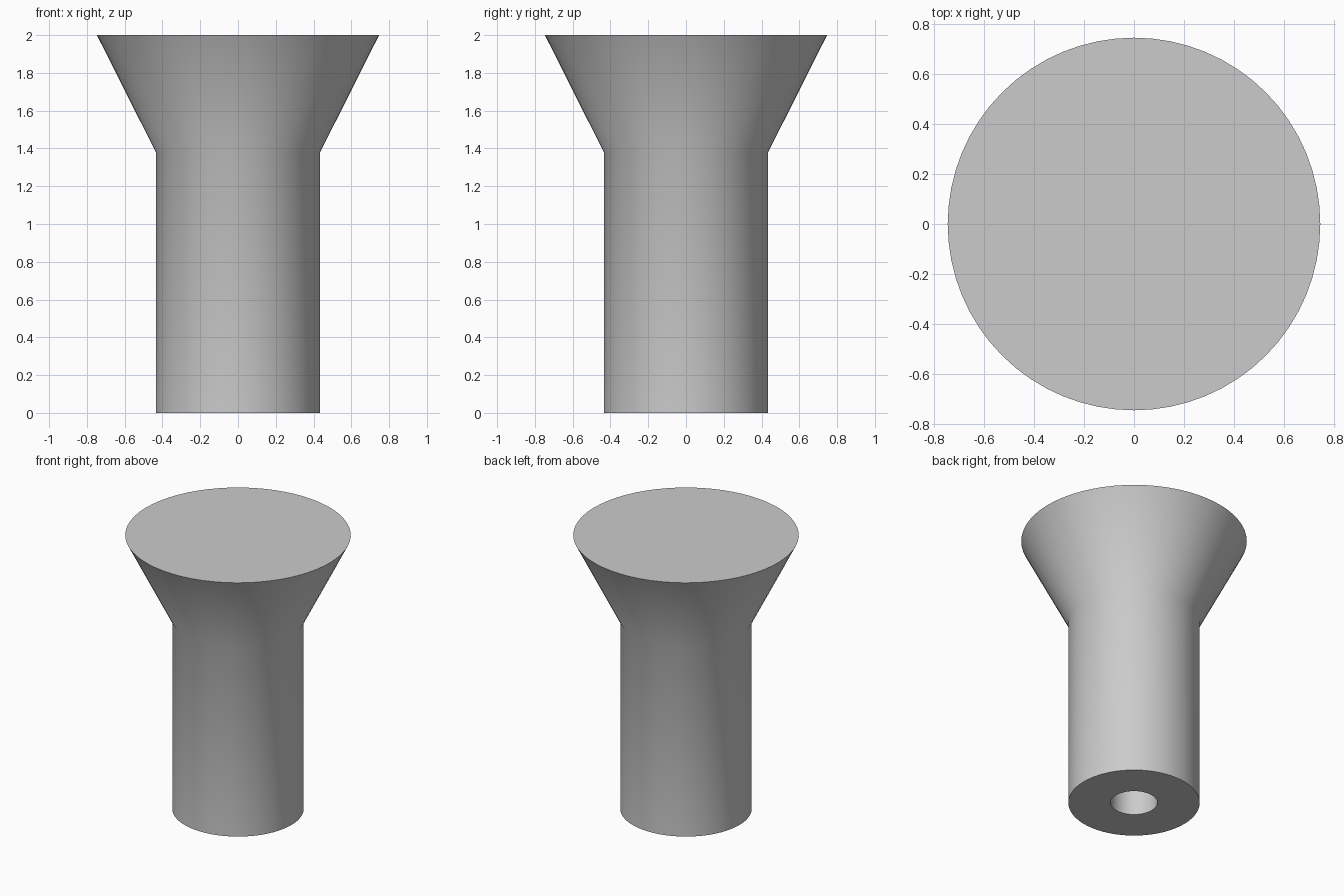
import bpy
import bmesh
import math

cube = bpy.data.objects.get("Cube")
if cube:
    bpy.data.objects.remove(cube, do_unlink=True)

SIDES = 64
BODY_R, HEAD_R, BORE_R = 0.435, 0.747, 0.155
NECK_Z, TOP_Z, BORE_DEPTH = 1.38, 2.0, 1.25

# Single plain grey material
grey = bpy.data.materials.new("plain grey")
grey.use_nodes = True
colour = (0.6, 0.6, 0.6, 1)
grey.diffuse_color = colour
grey.node_tree.nodes["Principled BSDF"].inputs["Base Color"].default_value = colour

# Profile from the bore's blind end, round the shank, to the flared head
profile = [(BORE_R, BORE_DEPTH), (BORE_R, 0), (BODY_R, 0),
           (BODY_R, NECK_Z), (HEAD_R, TOP_Z)]

bm = bmesh.new()


def ring(radius, z):
    angles = [2 * math.pi * i / SIDES for i in range(SIDES)]
    return [bm.verts.new((radius * math.cos(a), radius * math.sin(a), z)) for a in angles]


rings = [ring(r, z) for r, z in profile]
for low, high in zip(rings, rings[1:]):
    for i in range(SIDES):
        j = (i + 1) % SIDES
        bm.faces.new((low[i], low[j], high[j], high[i]))

# Flat bore end and flat head top
bm.faces.new(list(reversed(rings[0])))
bm.faces.new(rings[-1])
bmesh.ops.recalc_face_normals(bm, faces=bm.faces[:])

mesh = bpy.data.meshes.new("flared_knob")
bm.to_mesh(mesh)
bm.free()
mesh.materials.append(grey)
knob = bpy.data.objects.new("flared_knob", mesh)
bpy.context.collection.objects.link(knob)

# Smooth round walls, sharp rims
bpy.ops.object.select_all(action="DESELECT")
knob.select_set(True)
bpy.context.view_layer.objects.active = knob
bpy.ops.object.shade_smooth_by_angle(angle=math.radians(30))
